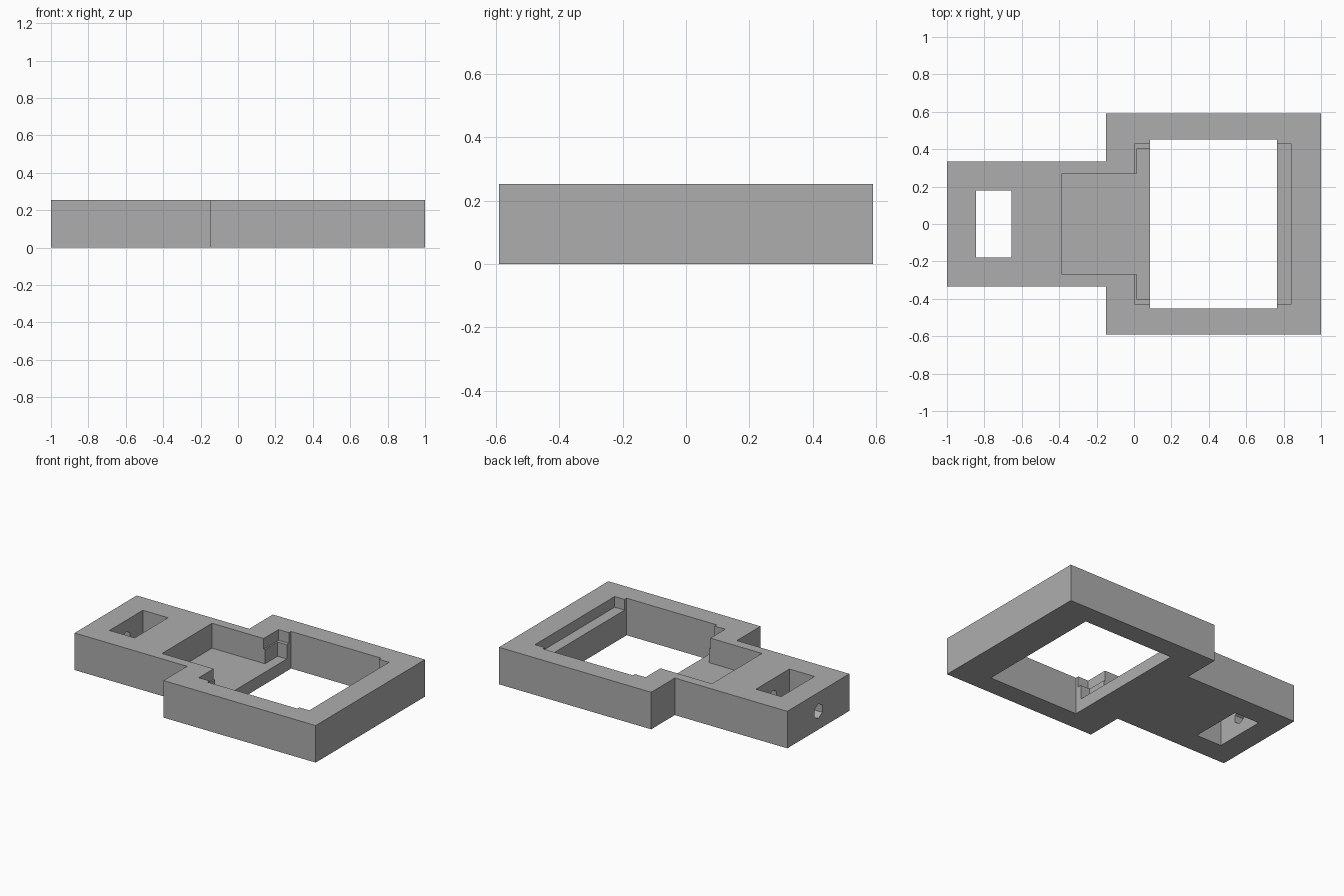
import bpy
import bmesh
from math import pi
from mathutils import Matrix, Vector

if "Cube" in bpy.data.objects:
    bpy.data.objects.remove(bpy.data.objects["Cube"], do_unlink=True)

HEIGHT = 0.253
FLOOR = 0.083
LEDGE = 0.18
ABOVE = 0.4

grey = bpy.data.materials.new("plain grey")
grey.use_nodes = True
grey.diffuse_color = (0.42, 0.42, 0.42, 1)
grey.node_tree.nodes["Principled BSDF"].inputs["Base Color"].default_value = grey.diffuse_color


def add_object(name, bm):
    bmesh.ops.recalc_face_normals(bm, faces=bm.faces)
    mesh = bpy.data.meshes.new(name)
    bm.to_mesh(mesh)
    bm.free()
    mesh.materials.append(grey)
    obj = bpy.data.objects.new(name, mesh)
    bpy.context.collection.objects.link(obj)
    return obj


def box_cutter(name, x0, x1, half_y, z0, z1=ABOVE):
    bm = bmesh.new()
    bmesh.ops.create_cube(bm, size=1)
    bmesh.ops.scale(bm, vec=(x1 - x0, 2 * half_y, z1 - z0), verts=bm.verts)
    bmesh.ops.translate(bm, vec=((x0 + x1) / 2, 0, (z0 + z1) / 2), verts=bm.verts)
    return add_object(name, bm)


def bore_cutter(name, x0, x1, radius, z):
    # Six-sided bore along x with a corner pointing up
    bm = bmesh.new()
    turn = Matrix.Translation(((x0 + x1) / 2, 0, z)) @ Matrix.Rotation(pi / 2, 4, "Y")
    bmesh.ops.create_cone(bm, cap_ends=True, segments=6, radius1=radius,
                          radius2=radius, depth=x1 - x0, matrix=turn)
    # Make sure a corner, not a flat, is at the top
    if max(v.co.z for v in bm.verts) < z + radius * 0.95:
        bmesh.ops.rotate(bm, cent=(0, 0, z), matrix=Matrix.Rotation(pi / 6, 3, "X"),
                         verts=bm.verts)
    return add_object(name, bm)


# Plate outline: wide frame with a narrower tab, mirrored across y
half = [(1, 0.59), (-0.15, 0.59), (-0.15, 0.335), (-1, 0.335)]
outline = half + [(x, -y) for x, y in reversed(half)]
bm = bmesh.new()
base = bm.faces.new([bm.verts.new((x, y, 0)) for x, y in outline])
top = bmesh.ops.extrude_face_region(bm, geom=[base])
bmesh.ops.translate(bm, vec=Vector((0, 0, HEIGHT)),
                    verts=[g for g in top["geom"] if isinstance(g, bmesh.types.BMVert)])
plate = add_object("frame_plate", bm)

# Openings, pockets and the cross bore
cutters = [
    box_cutter("window_cutter", 0.085, 0.765, 0.452, -0.1),
    box_cutter("strap_slot_cutter", -0.845, -0.655, 0.18, -0.1),
    box_cutter("ledge_cutter", 0.005, 0.84, 0.43, LEDGE),
    box_cutter("lower_pocket_cutter", 0.015, 0.3, 0.405, FLOOR),
    box_cutter("recess_cutter", -0.385, 0.25, 0.27, FLOOR),
    bore_cutter("bore_cutter", -1.1, -0.6, 0.05, HEIGHT / 2),
]
bpy.context.view_layer.objects.active = plate
for cutter in cutters:
    cutter.hide_render = True
    mod = plate.modifiers.new(cutter.name, "BOOLEAN")
    mod.operation = "DIFFERENCE"
    mod.solver = "EXACT"
    mod.object = cutter
    bpy.ops.object.modifier_apply(modifier=mod.name)
    bpy.data.objects.remove(cutter, do_unlink=True)
